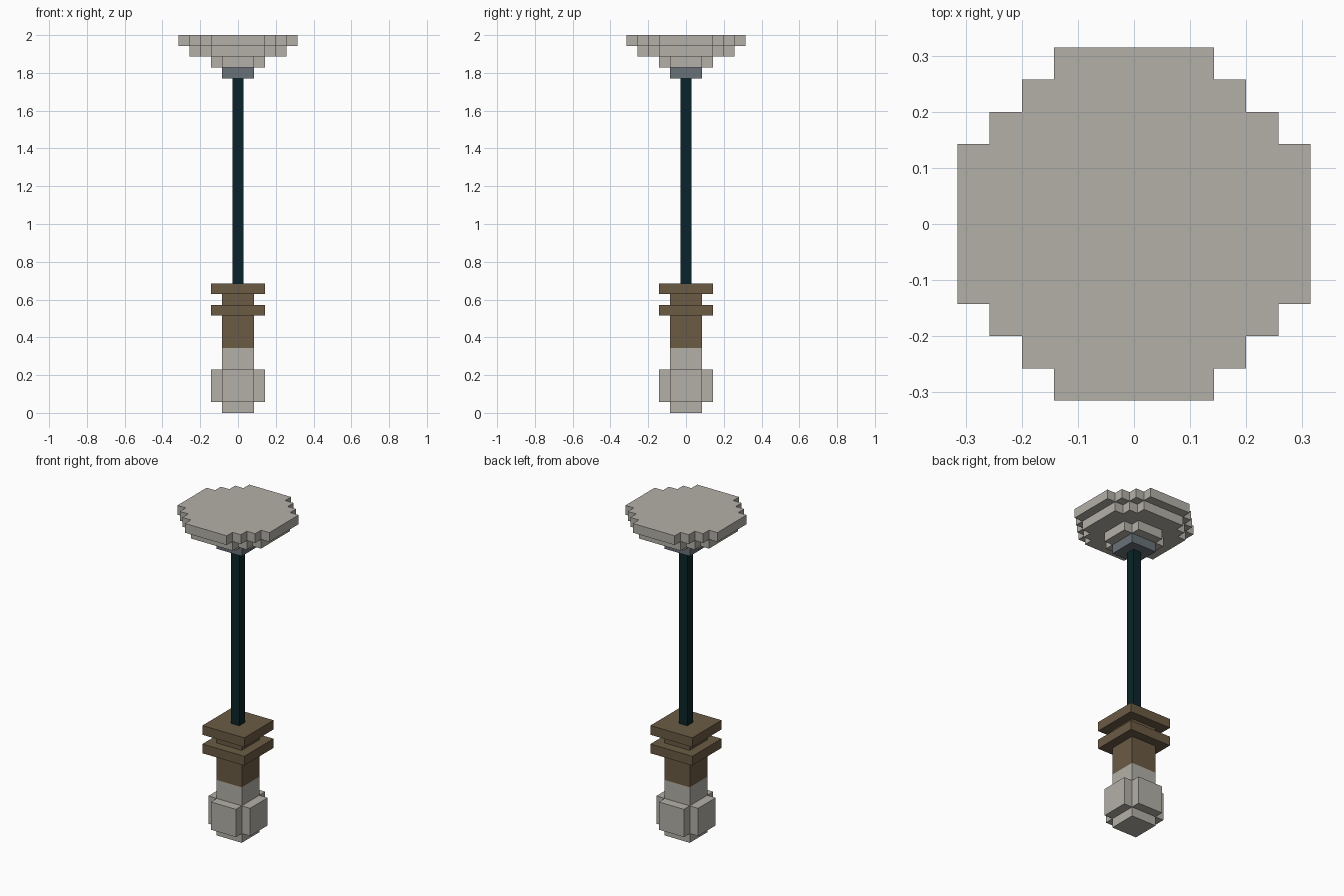
import bpy
import bmesh

if "Cube" in bpy.data.objects:
    bpy.data.objects.remove(bpy.data.objects["Cube"], do_unlink=True)

U = 2 / 35  # one block of the stepped design


def material(name, rgb):
    """Flat material from 8-bit sRGB values."""
    lin = [((c / 255 + 0.055) / 1.055) ** 2.4 if c > 10 else c / 255 / 12.92 for c in rgb]
    mat = bpy.data.materials.new(name)
    mat.use_nodes = True
    mat.diffuse_color = (*lin, 1)
    bsdf = next(n for n in mat.node_tree.nodes if n.type == "BSDF_PRINCIPLED")
    bsdf.inputs["Base Color"].default_value = (*lin, 1)
    return mat


stone = material("pale stone", (180, 176, 168))
brown = material("brown", (107, 91, 68))
dark = material("dark teal", (10, 36, 40))
slate = material("slate grey", (104, 114, 120))


def stepped_prism(name, reach, flat, z0, z1, mat):
    """Upright prism, in blocks: reach is its half width, flat the half width
    of each outer side; the corners step in one block at a time."""
    quarter = [(reach, flat)]
    x, y = reach, flat
    while x > flat:
        x -= 1
        quarter.append((x, y))
        y += 1
        quarter.append((x, y))
    outline = []
    for _ in range(4):
        outline += quarter
        quarter = [(-py, px) for px, py in quarter]

    bm = bmesh.new()
    base = bm.faces.new([bm.verts.new((px * U, py * U, z0 * U)) for px, py in outline])
    top = bmesh.ops.extrude_face_region(bm, geom=[base], use_keep_orig=True)["geom"]
    bmesh.ops.translate(bm, vec=(0, 0, (z1 - z0) * U),
                        verts=[v for v in top if isinstance(v, bmesh.types.BMVert)])
    bmesh.ops.recalc_face_normals(bm, faces=bm.faces)
    mesh = bpy.data.meshes.new(name)
    bm.to_mesh(mesh)
    bm.free()
    mesh.materials.append(mat)
    obj = bpy.data.objects.new(name, mesh)
    bpy.context.collection.objects.link(obj)


# Pommel: small foot, cross-shaped knob and neck
stepped_prism("pommel_foot", 1.5, 1.5, 0, 1, stone)
stepped_prism("pommel_knob", 2.5, 1.5, 1, 4, stone)
stepped_prism("pommel_neck", 1.5, 1.5, 4, 6, stone)

# Grip with two square collars
stepped_prism("grip", 1.5, 1.5, 6, 9, brown)
stepped_prism("lower_collar", 2.5, 2.5, 9, 10, brown)
stepped_prism("grip_spacer", 1.5, 1.5, 10, 11, brown)
stepped_prism("upper_collar", 2.5, 2.5, 11, 12, brown)

# Shaft and the socket holding the head
stepped_prism("shaft", 0.5, 0.5, 12, 31, dark)
stepped_prism("head_socket", 1.5, 1.5, 31, 32, slate)

# Head widening upward in stepped discs
stepped_prism("head_lower_disc", 2.5, 1.5, 32, 33, stone)
stepped_prism("head_middle_disc", 4.5, 2.5, 33, 34, stone)
stepped_prism("head_top_disc", 5.5, 2.5, 34, 35, stone)
